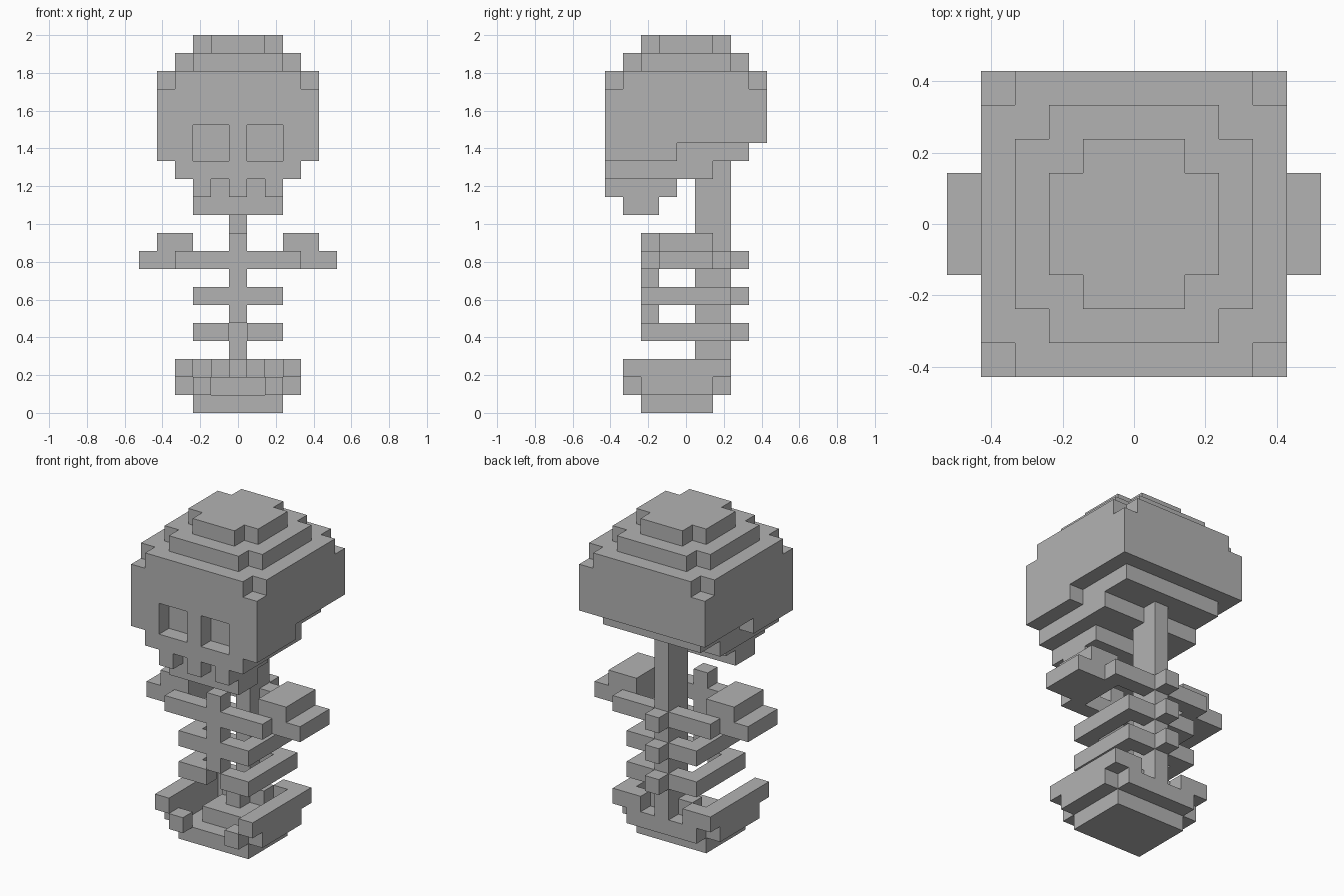
import bpy, bmesh
from mathutils import Vector

if "Cube" in bpy.data.objects:
    bpy.data.objects.remove(bpy.data.objects["Cube"])

U = 2 / 21  # one block; the model is 21 blocks tall

mat = bpy.data.materials.new("bone_grey")
mat.diffuse_color = (0.45, 0.45, 0.45, 1)
mat.use_nodes = True
mat.node_tree.nodes["Principled BSDF"].inputs["Base Color"].default_value = mat.diffuse_color


def box(x0, x1, y0, y1, z0, z1):
    """Set of cells, inclusive ranges; x and y cells are centred on 0."""
    return {(x, y, z) for x in range(x0, x1 + 1)
            for y in range(y0, y1 + 1) for z in range(z0, z1 + 1)}


def both(*r):
    """A box and its mirror image in x."""
    b = box(*r)
    return b | {(-x, y, z) for x, y, z in b}


def slab(r, z):
    """Square layer with its four corner blocks removed."""
    return {c for c in box(-r, r, -r, r, z, z) if abs(c[0]) + abs(c[1]) < 2 * r}


parts = {}

# skull: stepped cap, cranium, cheeks, upper jaw; eye sockets cut out
parts["skull"] = (
    slab(2, 20) | slab(3, 19) | slab(4, 18)
    | box(-4, 4, -4, 4, 15, 17)
    | box(-4, 4, -4, -1, 14, 14) | box(-3, 3, 0, 3, 14, 14)
    | box(-3, 3, -4, 1, 13, 13)
) - both(1, 2, -4, -4, 14, 15)

# jaw with gaps between the teeth
parts["jaw"] = (box(-2, 2, -4, -1, 12, 12) | box(-2, 2, -3, -2, 11, 11)) \
    - both(1, 1, -4, -4, 12, 12)

# spine with a knob at each rib
parts["spine"] = box(0, 0, 1, 2, 1, 13)
for z in (4, 6, 8):
    parts["spine"] |= box(0, 0, 3, 3, z, z)

# breastbone and ribs (the lowest pair is open at the front)
parts["breastbone"] = box(0, 0, -2, -2, 5, 9)
parts["ribs"] = set()
for z in (4, 6):
    parts["ribs"] |= both(2, 2, -2, 2, z, z) | both(1, 1, 2, 2, z, z) | both(1, 1, -2, -2, z, z)
parts["collar_ribs"] = both(1, 3, -2, -2, 8, 8) | both(1, 3, 2, 2, 8, 8)

# shoulders
parts["shoulders"] = both(3, 5, -1, 1, 8, 8) | both(3, 4, -1, 1, 9, 9)

# pelvis: base, stepped middle, side wings
parts["pelvis"] = (
    box(-2, 2, -2, 1, 0, 0)
    | box(-1, 1, -1, 1, 1, 1) | both(3, 3, -2, 1, 1, 1)
    | both(2, 2, -3, -3, 1, 1) | both(1, 2, 2, 2, 1, 1)
    | both(3, 3, -3, 2, 2, 2) | both(2, 2, 2, 2, 2, 2)
    | both(1, 1, 1, 1, 2, 2) | box(0, 0, 0, 0, 2, 2)
)

occupied = set().union(*parts.values())


def build(name, cells):
    """Mesh only the block faces that are exposed."""
    bm = bmesh.new()
    for c in cells:
        centre = Vector((c[0], c[1], c[2] + 0.5))
        for axis in range(3):
            for s in (-1, 1):
                n = Vector((0, 0, 0))
                n[axis] = s
                if tuple(int(c[i] + n[i]) for i in range(3)) in occupied:
                    continue
                u = Vector((0, 0, 0))
                u[(axis + 1) % 3] = 0.5
                v = n.cross(u)
                m = centre + n * 0.5
                bm.faces.new([bm.verts.new((m + a * u + b * v) * U)
                              for a, b in ((-1, -1), (1, -1), (1, 1), (-1, 1))])
    bmesh.ops.remove_doubles(bm, verts=bm.verts, dist=1e-4)
    me = bpy.data.meshes.new(name)
    bm.to_mesh(me)
    bm.free()
    me.materials.append(mat)
    bpy.context.collection.objects.link(bpy.data.objects.new(name, me))


for name, cells in parts.items():
    build(name, cells)
